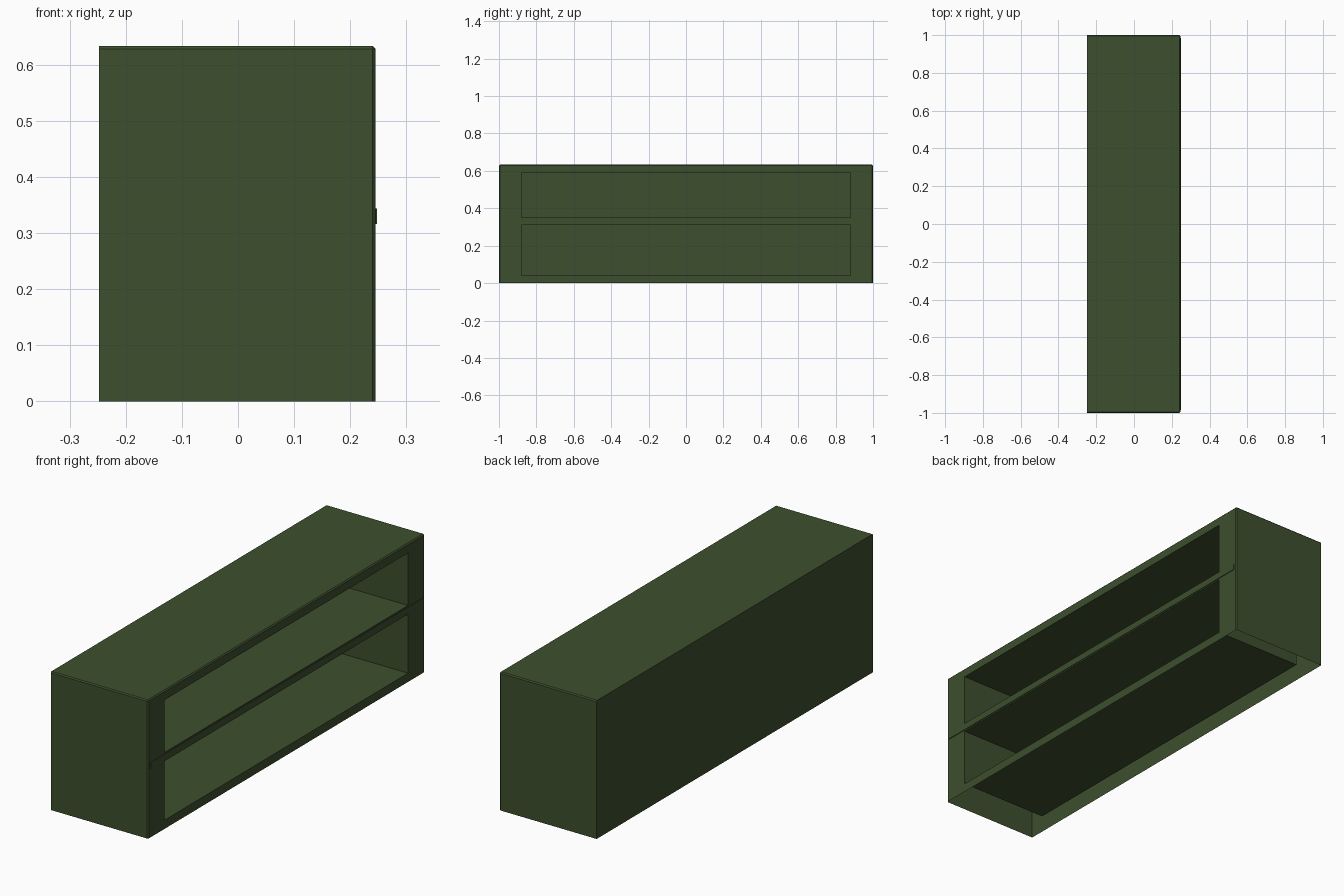
import bpy
import bmesh
from mathutils import Vector

if "Cube" in bpy.data.objects:
    bpy.data.objects.remove(bpy.data.objects["Cube"], do_unlink=True)

WIDTH, DEPTH, HEIGHT = 2.0, 0.493, 0.633
BACK_X = -0.248
FACE_X = BACK_X + DEPTH
OPEN_Y = 0.88
OPENINGS = [(0.04, 0.31), (0.35, 0.59)]
CUBBY_DEPTH = 0.45

green = bpy.data.materials.new("dark olive green")
green.use_nodes = True
colour = (0.047, 0.078, 0.027, 1.0)
green.diffuse_color = colour
green.node_tree.nodes["Principled BSDF"].inputs["Base Color"].default_value = colour


def add_box(bm, low, high):
    """Axis-aligned box between two corners."""
    low, high = Vector(low), Vector(high)
    verts = bmesh.ops.create_cube(bm, size=1)["verts"]
    bmesh.ops.scale(bm, vec=high - low, verts=verts)
    bmesh.ops.translate(bm, vec=(low + high) / 2, verts=verts)


def finish(bm, name):
    mesh = bpy.data.meshes.new(name)
    bm.to_mesh(mesh)
    bm.free()
    mesh.materials.append(green)
    obj = bpy.data.objects.new(name, mesh)
    bpy.context.collection.objects.link(obj)
    return obj


def front_faces(bm):
    return [f for f in bm.faces if f.normal.x > 0.99]


# Cabinet shell, open underneath
bm = bmesh.new()
add_box(bm, (BACK_X, -WIDTH / 2, 0), (FACE_X, WIDTH / 2, HEIGHT))

# Slim chamfer on all edges except those of the back and the base
edges = [e for e in bm.edges
         if not all(v.co.x < 0 for v in e.verts)
         and not all(v.co.z < 0.01 for v in e.verts)]
bmesh.ops.bevel(bm, geom=edges, offset=0.005, segments=1, affect='EDGES')
bm.normal_update()
bmesh.ops.delete(bm, geom=[f for f in bm.faces if f.normal.z < -0.99],
                 context='FACES')

# Cut the open face along the borders of the two cubbies
cuts = [((0, s * OPEN_Y, 0), (0, 1, 0)) for s in (-1, 1)]
cuts += [((0, 0, z), (0, 0, 1)) for pair in OPENINGS for z in pair]
for point, normal in cuts:
    bm.normal_update()
    faces = front_faces(bm)
    geom = set(faces)
    for f in faces:
        geom.update(f.edges)
        geom.update(f.verts)
    bmesh.ops.bisect_plane(bm, geom=list(geom), plane_co=point, plane_no=normal)

# Push the cubbies back into the body
bm.normal_update()
for low, high in OPENINGS:
    hole = [f for f in front_faces(bm)
            if f.calc_center_median().x > 0.2
            and abs(f.calc_center_median().y) < OPEN_Y
            and low < f.calc_center_median().z < high]
    made = bmesh.ops.extrude_face_region(bm, geom=hole)["geom"]
    moved = [v for v in made if isinstance(v, bmesh.types.BMVert)]
    bmesh.ops.translate(bm, vec=(-CUBBY_DEPTH, 0, 0), verts=moved)
    bmesh.ops.delete(bm, geom=[f for f in hole if f.is_valid],
                     context='FACES_ONLY')
    bm.normal_update()
finish(bm, "cabinet_body")

# Thin trim strip along the middle shelf
bm = bmesh.new()
add_box(bm, (FACE_X - 0.002, -0.985, 0.316), (FACE_X + 0.003, 0.985, 0.344))
finish(bm, "shelf_trim")
